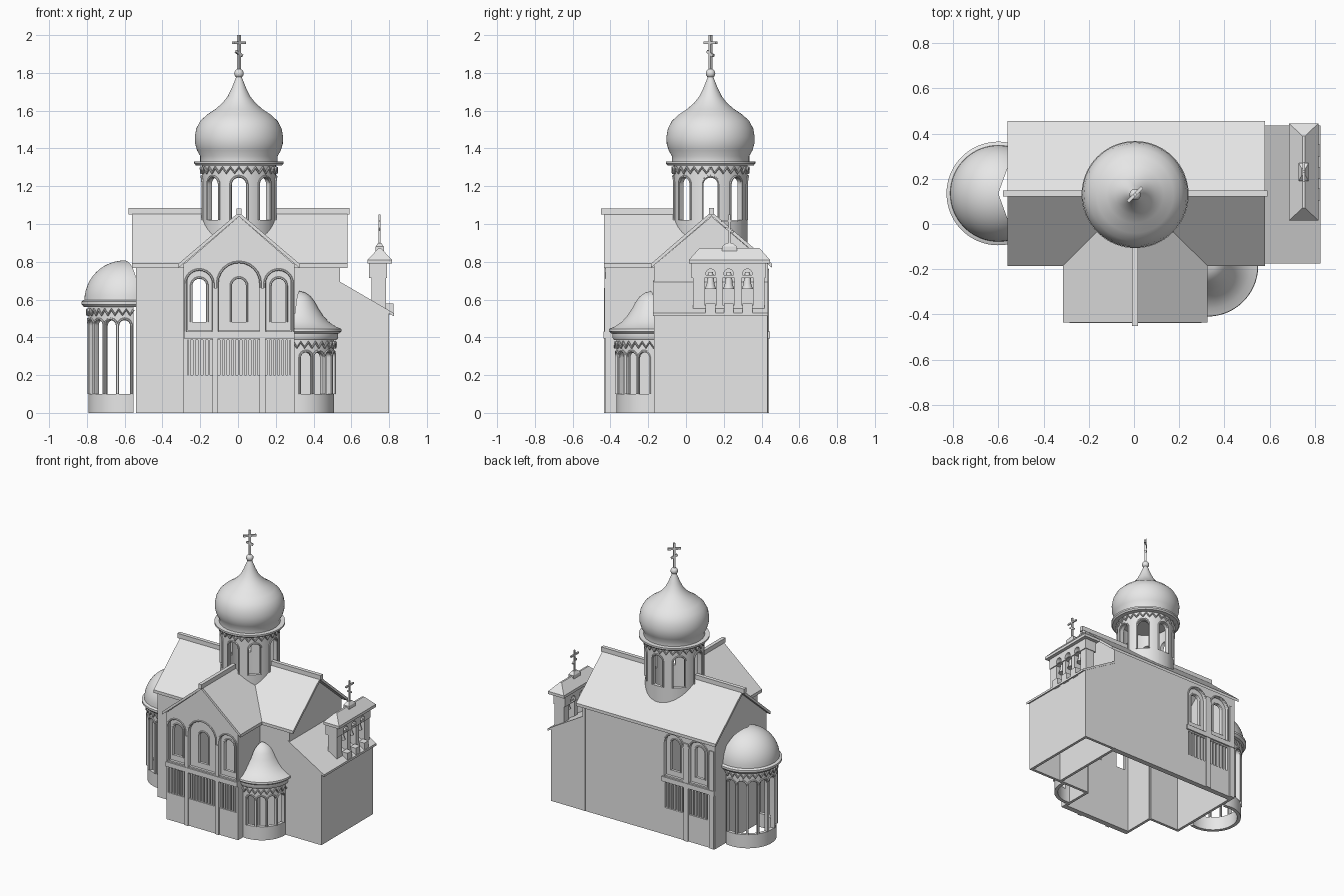
import bpy, bmesh
from math import sin, cos, pi, radians
from mathutils import Matrix, Vector, Euler

if "Cube" in bpy.data.objects:
    bpy.data.objects.remove(bpy.data.objects["Cube"])

stone = bpy.data.materials.new("pale_stone")
stone.use_nodes = True
stone.diffuse_color = (0.8, 0.8, 0.8, 1)
stone.node_tree.nodes["Principled BSDF"].inputs["Base Color"].default_value = (0.8, 0.8, 0.8, 1)
parts = []


def add(name, data):
    ob = bpy.data.objects.new(name, data)
    bpy.context.scene.collection.objects.link(ob)
    return ob


def finish(name, bm):
    bmesh.ops.remove_doubles(bm, verts=bm.verts, dist=1e-5)
    bmesh.ops.recalc_face_normals(bm, faces=bm.faces)
    me = bpy.data.meshes.new(name)
    bm.to_mesh(me)
    bm.free()
    me.materials.append(stone)
    ob = add(name, me)
    parts.append(ob)
    return ob


def evaluated(ob):
    dg = bpy.context.evaluated_depsgraph_get()
    return bpy.data.meshes.new_from_object(ob.evaluated_get(dg))


def from_curve(name, paths, closed, flat, depth, matrix=Matrix()):
    cu = bpy.data.curves.new(name, "CURVE")
    cu.dimensions = "2D" if flat else "3D"
    if flat:
        cu.fill_mode, cu.extrude = "BOTH", depth
    else:
        cu.bevel_depth, cu.bevel_resolution, cu.use_fill_caps = depth, 1, True
    for path in paths:
        sp = cu.splines.new("POLY")
        sp.points.add(len(path) - 1)
        for p, co in zip(sp.points, path):
            p.co = (*co, *([0] * (3 - len(co))), 1)
        sp.use_cyclic_u = closed
    ob = add(name, cu)
    me = evaluated(ob)
    bpy.data.objects.remove(ob)
    bm = bmesh.new()
    bm.from_mesh(me)
    bm.transform(matrix)
    return finish(name, bm)


def upright(angle, x=0, y=0):
    """Maps plate (u, v) to a vertical plane; u points along the given angle."""
    a = radians(angle)
    return Matrix(((cos(a), 0, sin(a), x), (sin(a), 0, -cos(a), y), (0, 1, 0, 0), (0, 0, 0, 1)))


def plate(name, outline, holes, thick, matrix):
    return from_curve(name, [outline] + holes, True, True, thick / 2, matrix)


def tube(name, paths, depth):
    return from_curve(name, paths, False, False, depth)


def rect(a, b, c, d):
    return [(a, c), (b, c), (b, d), (a, d)]


def arch(c, w, z0, z1, n=12):
    r = w / 2
    curve = [(c + r * cos(pi * i / n), z1 - r + r * sin(pi * i / n)) for i in range(n + 1)]
    return [(c + r, z0)] + curve + [(c - r, z0)]


def box(name, x0, x1, y0, y1, z0, z1, top=(1, 1)):
    bm = bmesh.new()
    bmesh.ops.create_cube(bm, size=1)
    for v in bm.verts:
        if v.co.z > 0:
            v.co.x, v.co.y = v.co.x * top[0], v.co.y * top[1]
        v.co = ((x0 + x1) / 2 + v.co.x * (x1 - x0), (y0 + y1) / 2 + v.co.y * (y1 - y0),
                (z0 + z1) / 2 + v.co.z * (z1 - z0))
    return finish(name, bm)


def lathe(name, prof, cx, cy, a0=0, a1=360, n=64):
    bm = bmesh.new()
    rings = []
    for i in range(n + 1):
        a = radians(a0 + (a1 - a0) * i / n)
        rings.append([bm.verts.new((cx + r * cos(a), cy + r * sin(a), z)) for r, z in prof])
    m = len(prof)
    for p, q in zip(rings, rings[1:]):
        for j in range(m):
            k = (j + 1) % m
            if prof[j][0] or prof[k][0]:
                bm.faces.new((p[j], p[k], q[k], q[j]))
    if a1 - a0 < 360:
        bm.faces.new(rings[0])
        bm.faces.new(rings[-1])
    return finish(name, bm)


def cut(ob, cutters):
    for c in cutters:
        c.hide_render = True
        m = ob.modifiers.new("cut", "BOOLEAN")
        m.operation, m.object, m.solver = "DIFFERENCE", c, "EXACT"
    me = evaluated(ob)
    ob.modifiers.clear()
    ob.data = me


def discard(cutters):
    for c in cutters:
        parts.remove(c)
        bpy.data.objects.remove(c)


def arcade(name, cx, cy, r, z0, z1, angles, w, wz0, wz1, a0, a1, zig, teeth):
    """Curved wall with arched openings, mouldings and a zigzag frieze."""
    wall = lathe(name + "_wall", rect(r - 0.025, r, z0, z1), cx, cy, a0, a1)
    cutters, frames = [], []
    for a in angles:
        t = radians(a)
        mid = upright(a + 90, cx + r * cos(t), cy + r * sin(t))
        cutters.append(plate("opening", arch(0, w, wz0, wz1), [], 0.12, mid))
        frames.append([(cx + (r + 0.003) * cos(t + u / r), cy + (r + 0.003) * sin(t + u / r), z)
                       for u, z in arch(0, w + 0.012, wz0, wz1 + 0.008)])
    cut(wall, cutters)
    discard(cutters)
    tube(name + "_arch_mouldings", frames, 0.006)
    path = []
    for i in range(teeth * 2 + 1):
        t = radians(a0 + (a1 - a0) * i / teeth / 2)
        path.append((cx + (r + 0.006) * cos(t), cy + (r + 0.006) * sin(t), zig + 0.014 * (-1) ** i))
    tube(name + "_zigzag", [path], 0.007)


def cross(name, x, y, z, h, angle, s):
    bm = bmesh.new()
    for dz, w, t, tall in ((h / 2, s, 0, h), (h * 0.78, 0.09, 0, s), (h * 0.47, 0.05, 0.5, s)):
        m = Matrix.Translation((x, y, z + dz)) @ Euler((0, t, radians(angle))).to_matrix().to_4x4()
        bmesh.ops.create_cube(bm, size=1, matrix=m @ Matrix.Diagonal((w, s, tall, 1)))
    return finish(name, bm)


def facade(name, y, side, bays, outline):
    """Two-layer wall: niches in the outer layer, windows in the inner one."""
    niches, windows, moulds = [], [], []
    for c, w, top, bars in bays:
        niches += [arch(c, w, 0.44, top), rect(c - w / 2, c + w / 2, 0.2, 0.385)]
        windows.append(arch(c, 0.075, 0.48, 0.71))
        moulds.append([(u, y + side * 0.002, z) for u, z in arch(c, w + 0.008, 0.43, top + 0.004)])
        moulds.append([(u, y - side * 0.018, z) for u, z in arch(c, 0.085, 0.48, 0.716)])
        for i in range(bars):
            u = c + (i - (bars - 1) / 2) * (w - 0.01) / bars
            box(name + "_bar", u - 0.006, u + 0.006, y - side * 0.022, y - side * 0.004, 0.2, 0.385)
    plate(name + "_outer", outline, niches, 0.02, upright(0, 0, y - side * 0.01))
    plate(name + "_inner", outline, windows, 0.02, upright(0, 0, y - side * 0.029))
    tube(name + "_mouldings", moulds, 0.006)


def band(name, x0, x1, y):
    box(name, x0, x1, y - 0.012, y + 0.012, 0.395, 0.43)


def gable(c, half, eave, top):
    return [(c - half, 0), (c + half, 0), (c + half, eave), (c, top), (c - half, eave)]


def chevron(c, half, eave, top, t):
    return [(c - half, eave), (c, top), (c + half, eave), (c + half, eave - t), (c, top - t), (c - half, eave - t)]


MID = 0.135
# Main hall walls
for x in (-0.53, 0.53):
    plate("gable_wall", gable(MID, 0.3, 0.785, 1.04), [], 0.02, upright(90, x))
plate("front_wall_right", rect(-0.54, -0.28, 0, 0.79), [], 0.02, upright(0, 0, -0.16))
plate("front_wall_left", rect(0.29, 0.54, 0, 0.79), [], 0.02, upright(0, 0, -0.16))
facade("back_wall", 0.432, 1, [(-0.205, 0.15, 0.755, 5), (-0.405, 0.15, 0.755, 5)], rect(-0.54, 0.54, 0, 0.79))
band("back_band", -0.54, -0.11, 0.432)
for x in (-0.305, -0.515):
    box("back_pilaster", x - 0.018, x + 0.018, 0.43, 0.44, 0, 0.72)

# Front transept
facade("transept_front", -0.425, -1, [(-0.205, 0.14, 0.755, 5), (0.005, 0.22, 0.795, 9), (0.215, 0.14, 0.755, 6)],
       gable(0.005, 0.293, 0.785, 1.04))
band("front_band", -0.285, 0.298, -0.425)
for x in (-0.12, 0.13):
    box("front_pilaster", x - 0.015, x + 0.015, -0.433, -0.42, 0, 0.66)
for x in (-0.278, 0.288):
    plate("transept_side", rect(-0.42, -0.16, 0, 0.79), [], 0.02, upright(90, x))

# Roofs and ridges, opened beneath the drum
roofs = [
    plate("main_roof", chevron(MID, 0.32, 0.79, 1.065, 0.022), [], 1.14, upright(90, 0.01)),
    plate("transept_roof", chevron(0.005, 0.32, 0.79, 1.062, 0.022), [], 0.565, upright(0, 0, -0.1525)),
    box("main_ridge", -0.58, 0.59, MID - 0.014, MID + 0.014, 1.05, 1.085),
    box("transept_ridge", -0.008, 0.018, -0.45, MID, 1.05, 1.083)]
well = lathe("well", [(0, 0.7), (0.18, 0.7), (0.18, 1.3), (0, 1.3)], 0.005, 0.13)
for r in roofs:
    cut(r, [well])
discard([well])

# Drum and onion dome
arcade("drum", 0.005, 0.13, 0.195, 0.84, 1.33, [i * 45 for i in range(8)], 0.075, 1.02, 1.245, 0, 360, 1.285, 28)
lathe("drum_cornice", [(0.17, 1.31), (0.228, 1.31), (0.237, 1.32), (0.237, 1.332), (0.17, 1.332)], 0.005, 0.13)
lathe("onion_dome", [(0, 1.33), (0.205, 1.33), (0.205, 1.36), (0.222, 1.39), (0.232, 1.425), (0.234, 1.46),
                     (0.226, 1.505), (0.205, 1.545), (0.17, 1.578), (0.125, 1.608), (0.088, 1.64), (0.06, 1.675),
                     (0.04, 1.715), (0.024, 1.755), (0.014, 1.78), (0, 1.78)], 0.005, 0.13)
lathe("finial_ball", [(0.025 * sin(pi * i / 12), 1.797 - 0.025 * cos(pi * i / 12)) if 0 < i < 12
                      else (0, 1.797 + 0.025 * (i - 6) / 6) for i in range(13)], 0.005, 0.13, n=24)
cross("dome_cross", 0.005, 0.13, 1.815, 0.185, 45, 0.014)

# Large apse
arcade("apse", -0.6, MID, 0.192, 0, 0.58, [90 + i * 22.5 for i in range(9)], 0.058, 0.1, 0.49, 76, 284, 0.533, 18)
lathe("apse_cornice", [(0.16, 0.56), (0.215, 0.56), (0.229, 0.575), (0.229, 0.59), (0.21, 0.6), (0.16, 0.6)],
      -0.6, MID, 74, 286)
lathe("apse_dome", [(0, 0.59)] + [(0.213 * cos(pi * i / 24), 0.595 + 0.212 * sin(pi * i / 24)) for i in range(12)]
      + [(0, 0.807)], -0.6, MID, 70, 290)

# Small corner apse with bell-shaped roof
arcade("corner_apse", 0.325, -0.185, 0.183, 0, 0.42, [281 + i * 22.5 for i in range(4)], 0.054, 0.1, 0.32,
       260, 370, 0.36, 9)
lathe("corner_cornice", [(0.15, 0.385), (0.196, 0.385), (0.205, 0.4), (0.205, 0.42), (0.15, 0.42)],
      0.325, -0.185, 260, 370)
lathe("corner_roof", [(0, 0.42), (0.21, 0.42), (0.224, 0.432), (0.222, 0.445), (0.19, 0.458), (0.155, 0.482),
                      (0.125, 0.515), (0.1, 0.553), (0.08, 0.59), (0.058, 0.618), (0.03, 0.637), (0, 0.645)],
      0.325, -0.185, 258, 372)

# Side annex with lean-to roof
annex = [(0.53, 0), (0.8, 0), (0.8, 0.53), (0.53, 0.69)]
for y in (-0.16, 0.422):
    plate("annex_wall", annex, [], 0.02, upright(0, 0, y))
plate("annex_end", rect(-0.17, 0.432, 0, 0.53), [], 0.02, upright(90, 0.79))
plate("annex_roof", [(0.53, 0.7), (0.825, 0.528), (0.825, 0.512), (0.53, 0.684)], [], 0.61, upright(0, 0, 0.13))

# Belfry
bells = (0.13, 0.226, 0.325)
plate("belfry_wall", rect(0.037, 0.415, 0.53, 0.73), [rect(y - 0.032, y + 0.032, 0.57, 0.72) for y in bells],
      0.075, upright(90, 0.745))
plate("belfry_lintel", rect(0.03, 0.42, 0.715, 0.795), [arch(y, 0.05, 0.72, 0.762) for y in bells],
      0.095, upright(90, 0.742))
for y in bells:
    lathe("bell", [(0, 0.745), (0.012, 0.745), (0.018, 0.72), (0.02, 0.685), (0.03, 0.655), (0, 0.655)], 0.75, y, n=20)
    box("belfry_foot", 0.775, 0.822, y - 0.026, y + 0.026, 0.52, 0.58)
box("belfry_eave", 0.686, 0.815, 0.015, 0.445, 0.79, 0.81)
box("belfry_roof", 0.686, 0.815, 0.015, 0.445, 0.81, 0.872, (0.1, 0.74))
box("belfry_cap", 0.728, 0.772, 0.19, 0.27, 0.855, 0.88)
box("belfry_cap_top", 0.728, 0.772, 0.19, 0.27, 0.88, 0.9, (0.4, 0.4))
cross("belfry_cross", 0.75, 0.23, 0.895, 0.155, 90, 0.011)

# Smooth curved parts, keep edges crisp
bpy.ops.object.select_all(action="DESELECT")
for ob in parts:
    ob.select_set(True)
bpy.context.view_layer.objects.active = parts[0]
bpy.ops.object.shade_smooth_by_angle(angle=radians(32))
